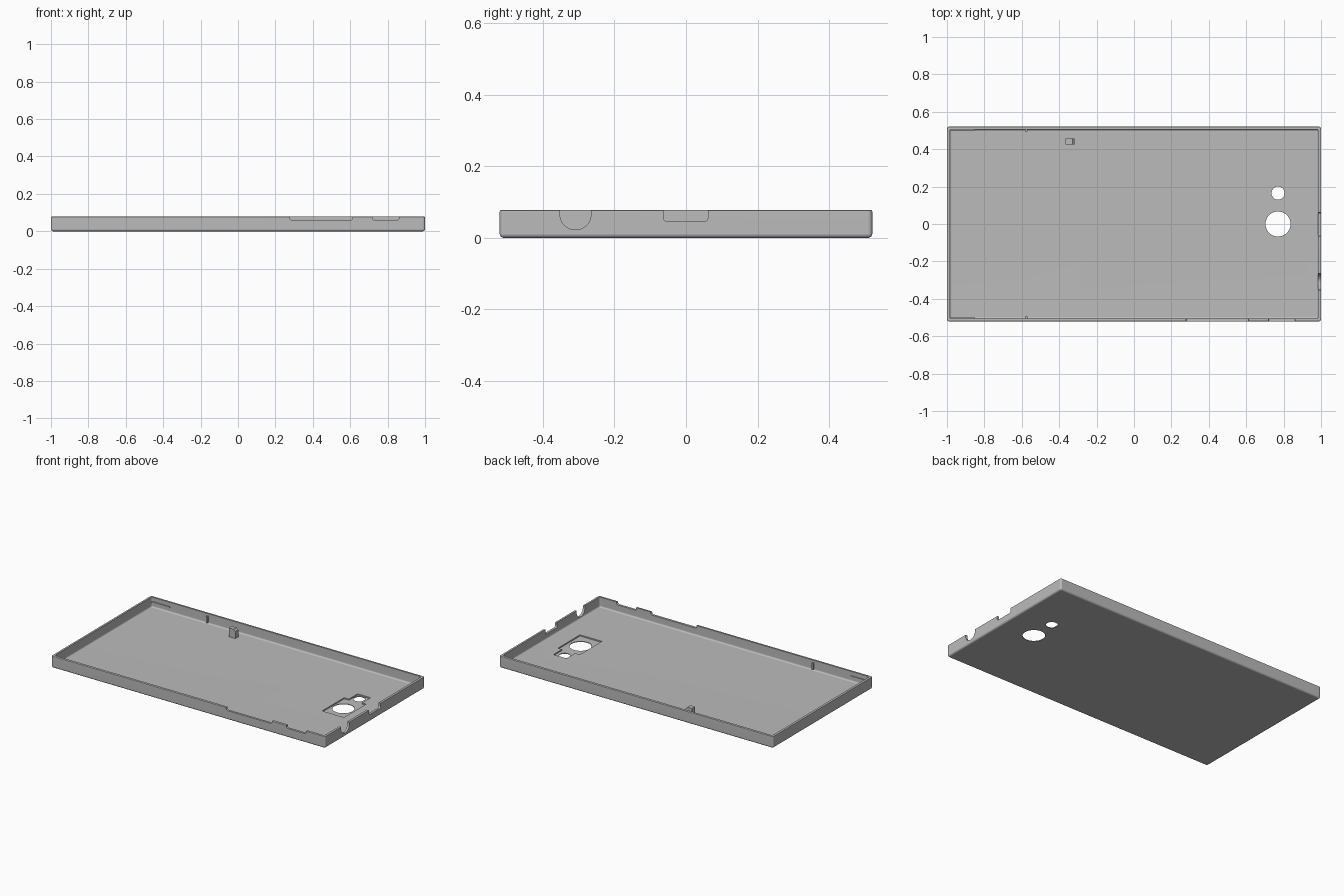
import bpy
import bmesh
from math import pi, sin, cos, radians
from mathutils import Vector

if "Cube" in bpy.data.objects:
    bpy.data.objects.remove(bpy.data.objects["Cube"], do_unlink=True)

LX, LY, H = 1.0, 0.521, 0.078      # half length, half width, height
WALL, FLOOR = 0.015, 0.012

grey = bpy.data.materials.new("plain_grey")
grey.use_nodes = True
grey.diffuse_color = (0.5, 0.5, 0.5, 1)
grey.node_tree.nodes["Principled BSDF"].inputs["Base Color"].default_value = (0.5, 0.5, 0.5, 1)


def finish(name, bm):
    bmesh.ops.recalc_face_normals(bm, faces=bm.faces)
    mesh = bpy.data.meshes.new(name)
    bm.to_mesh(mesh)
    bm.free()
    mesh.materials.append(grey)
    ob = bpy.data.objects.new(name, mesh)
    bpy.context.collection.objects.link(ob)
    return ob


def box_mesh(lo, hi):
    bm = bmesh.new()
    bmesh.ops.create_cube(bm, size=1)
    lo, hi = Vector(lo), Vector(hi)
    for v in bm.verts:
        v.co = (lo + hi) / 2 + v.co * (hi - lo)
    return bm


def box(name, lo, hi):
    return finish(name, box_mesh(lo, hi))


def bevel(bm, size, segments, rule):
    edges = [e for e in bm.edges if rule(*(v.co for v in e.verts))]
    bmesh.ops.bevel(bm, geom=edges, offset=size, segments=segments,
                    profile=0.5, affect='EDGES')


def cylinder(name, x, y, r):
    bm = bmesh.new()
    bmesh.ops.create_cone(bm, cap_ends=True, segments=48, radius1=r, radius2=r, depth=0.2)
    bmesh.ops.translate(bm, verts=bm.verts, vec=(x, y, 0))
    return finish(name, bm)


def notch(name, side, centre, half, bottom, r):
    """Upright slot with rounded lower corners, through the front or right wall."""
    steps = 14
    pts = [(half, H + 0.05), (-half, H + 0.05)]
    for mid, start in ((-half + r, pi), (half - r, 1.5 * pi)):
        for i in range(steps + 1):
            a = start + i * pi / 2 / steps
            pts.append((mid + r * cos(a), bottom + r + r * sin(a)))
    bm = bmesh.new()
    if side == "front":
        verts = [bm.verts.new((centre + u, -LY - 0.03, z)) for u, z in pts]
        depth = Vector((0, 0.06, 0))
    else:
        verts = [bm.verts.new((LX - 0.03, centre + u, z)) for u, z in pts]
        depth = Vector((0.06, 0, 0))
    bmesh.ops.remove_doubles(bm, verts=verts, dist=1e-5)
    face = bm.faces.new([v for v in verts if v.is_valid])
    new = bmesh.ops.extrude_face_region(bm, geom=[face])["geom"]
    bmesh.ops.translate(bm, vec=depth,
                        verts=[g for g in new if isinstance(g, bmesh.types.BMVert)])
    return finish(name, bm)


def cut(target, cutter):
    mod = target.modifiers.new("cut", 'BOOLEAN')
    mod.operation, mod.solver, mod.object = 'DIFFERENCE', 'EXACT', cutter
    bpy.context.view_layer.objects.active = target
    bpy.ops.object.modifier_apply(modifier=mod.name)
    bpy.data.objects.remove(cutter, do_unlink=True)


# Outer shell with rounded base and corners, and a fine rim rounding
bm = box_mesh((-LX, -LY, 0), (LX, LY, H))
bevel(bm, 0.012, 4, lambda a, b: min(a.z, b.z) < 0.001)
bevel(bm, 0.004, 2, lambda a, b: min(a.z, b.z) > H - 0.001)
shell = finish("cover_shell", bm)

# Hollow interior with a small fillet around the floor
bm = box_mesh((-LX + WALL, -LY + WALL, FLOOR), (LX - WALL, LY - WALL, 0.2))
bevel(bm, 0.01, 3, lambda a, b: min(a.z, b.z) < FLOOR + 0.001)
cut(shell, finish("hollow", bm))

# Shallow pockets and through holes for the lens and the lamp
cut(shell, box("lens_pocket", (0.695, -0.115, 0.004), (0.855, 0.115, 0.05)))
cut(shell, box("lamp_pocket", (0.73, 0.11, 0.004), (0.825, 0.205, 0.05)))
cut(shell, cylinder("lens_hole", 0.77, 0, 0.067))
cut(shell, cylinder("lamp_hole", 0.77, 0.165, 0.035))

# Openings in the front and right walls
cut(shell, notch("long_button", "front", 0.445, 0.167, 0.06, 0.012))
cut(shell, notch("short_button", "front", 0.79, 0.072, 0.06, 0.012))
cut(shell, notch("round_port", "right", -0.309, 0.0435, 0.023, 0.0434))
cut(shell, notch("flat_port", "right", -0.001, 0.062, 0.046, 0.01))

# Support post with a sloped top
bm = box_mesh((-0.365, 0.426, FLOOR - 0.002), (-0.318, 0.457, 0.07))
bevel(bm, 0.012, 1, lambda a, b: min(a.z, b.z) > 0.06 and min(a.x, b.x) > -0.33)
finish("support_post", bm)

# Snap ridges and little ribs on both long walls
for side, label in ((1, "back"), (-1, "front")):
    for part, x0, x1, z0, z1, deep in (("snap_ridge", -0.987, -0.85, 0.042, 0.05, 0.005),
                                       ("wall_rib", -0.582, -0.57, 0.02, 0.062, 0.011)):
        ys = sorted((side * (LY - WALL + 0.003), side * (LY - WALL - deep)))
        box(f"{label}_{part}", (x0, ys[0], z0), (x1, ys[1], z1))

# Smooth rounded edges, keep the flats flat
bpy.ops.object.select_all(action='DESELECT')
shell.select_set(True)
bpy.context.view_layer.objects.active = shell
bpy.ops.object.shade_smooth_by_angle(angle=radians(35))
weighted = shell.modifiers.new("weighted_normals", 'WEIGHTED_NORMAL')
weighted.keep_sharp = True
